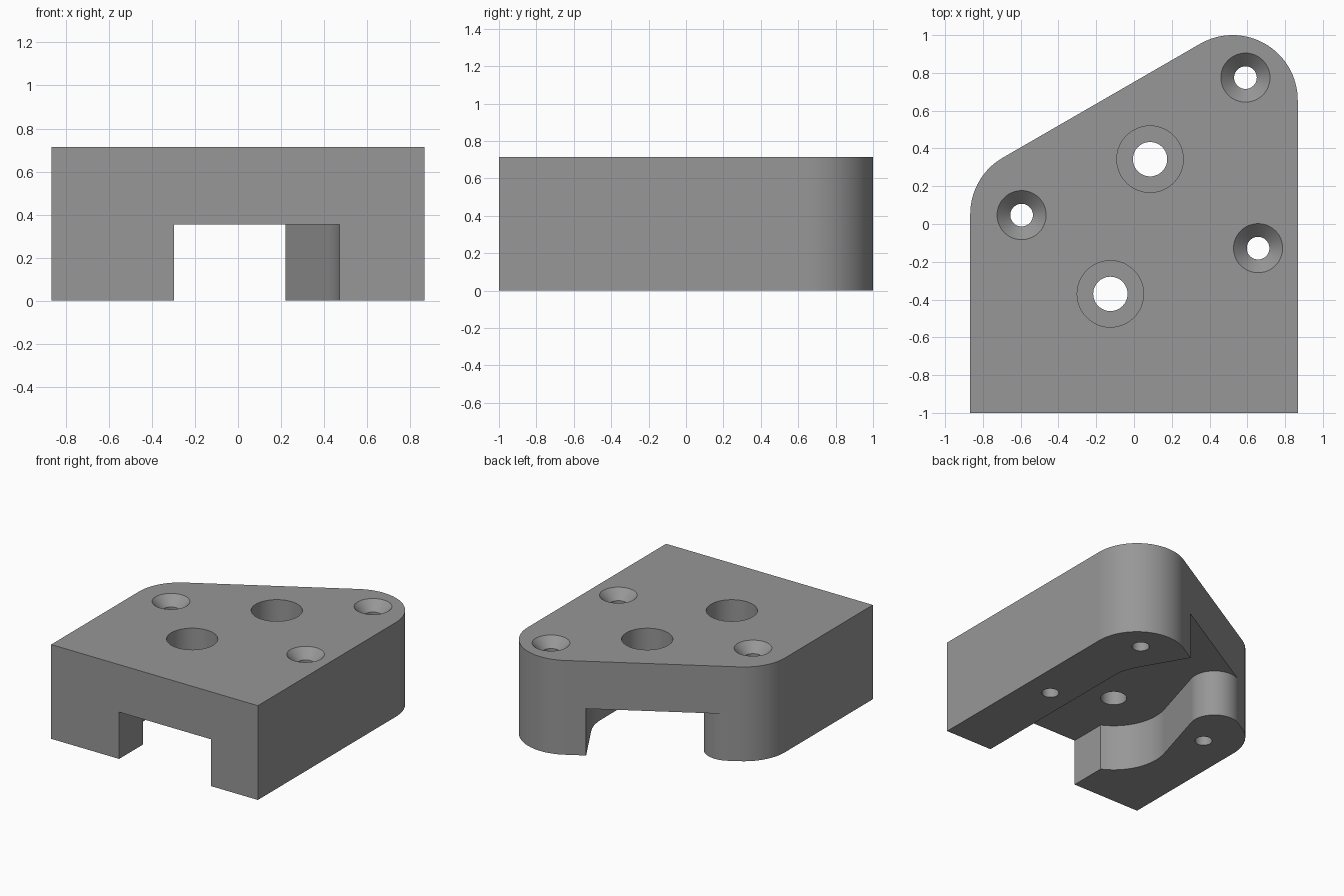
import bpy, bmesh, math
from mathutils import Vector

if "Cube" in bpy.data.objects:
    bpy.data.objects.remove(bpy.data.objects["Cube"])

W, H, CEIL = 0.867, 0.715, 0.355      # half width, height, channel ceiling
R = 0.345                             # outer corner radius
B1, B2 = (-0.125, -0.37), (0.085, 0.343)   # bolt holes
SCREWS = [(0.59, 0.775), (-0.595, 0.047), (0.657, -0.128)]
CLEAR = 0.387                         # channel clearance around bolts


def arc(c, r, a0, a1, n=20):
    """Points on an arc, angles in degrees."""
    out = []
    for i in range(n + 1):
        a = math.radians(a0 + (a1 - a0) * i / n)
        out.append((c[0] + r * math.cos(a), c[1] + r * math.sin(a)))
    return out


def prism(name, pts, z0, z1):
    """Extrude a plan outline between two heights."""
    bm = bmesh.new()
    face = bm.faces.new([bm.verts.new((x, y, z0)) for x, y in pts])
    ext = bmesh.ops.extrude_face_region(bm, geom=[face])
    for v in ext["geom"]:
        if isinstance(v, bmesh.types.BMVert):
            v.co.z = z1
    bmesh.ops.recalc_face_normals(bm, faces=bm.faces)
    return finish(name, bm)


def revolve(name, c, profile, n=48):
    """Closed solid of revolution from (radius, z) rings, bottom to top."""
    bm = bmesh.new()
    rings = [[bm.verts.new((x, y, z)) for x, y in arc(c, r, 0, 360, n)[:-1]]
             for r, z in profile]
    for a, b in zip(rings, rings[1:]):
        for i in range(n):
            j = (i + 1) % n
            bm.faces.new((a[i], a[j], b[j], b[i]))
    bm.faces.new(rings[0])
    bm.faces.new(rings[-1])
    bmesh.ops.recalc_face_normals(bm, faces=bm.faces)
    return finish(name, bm)


def finish(name, bm):
    me = bpy.data.meshes.new(name)
    bm.to_mesh(me)
    bm.free()
    ob = bpy.data.objects.new(name, me)
    bpy.context.collection.objects.link(ob)
    return ob


# Main block: square front, sloped back with two rounded corners
c_right = (W - R, 1 - R)
c_left = (-W + R, 1 - R - 2 * (W - R) * math.tan(math.radians(30)))
outline = [(-W, -1), (W, -1)] + arc(c_right, R, 0, 120, 32) + arc(c_left, R, 120, 180, 20)
block = prism("mounting_block", outline, 0, H)
grey = bpy.data.materials.new("grey")
grey.diffuse_color = (0.31, 0.31, 0.31, 1)
grey.use_nodes = True
grey.node_tree.nodes["Principled BSDF"].inputs["Base Color"].default_value = grey.diffuse_color
block.data.materials.append(grey)

# Underside channel: right wall wraps the rear bolt, then leaves square to the slope
slope = Vector((math.cos(math.radians(30)), math.sin(math.radians(30))))
out = Vector((-slope.y, slope.x))
path = [(B2[0] + CLEAR, -1.2)] + arc(B2, CLEAR, 0, 30)
path.append(tuple(Vector(path[-1]) + out * 0.7))

# Left wall: bulge round the front bolt, straight run along the bolt axis, rounded leg end
axis = (Vector(B2) - Vector(B1)).normalized()
side = Vector((-axis.y, axis.x))
fr = 0.177
edge = Vector(c_left) + out * R
# Rounded end centre is fr inside both the slope line and the straight wall
k1 = out.dot(edge) - fr
k2 = side.dot(Vector(B1)) + CLEAR + fr
det = out.x * side.y - out.y * side.x
fc = Vector(((k1 * side.y - k2 * out.y) / det, (out.x * k2 - side.x * k1) / det))
a_side = math.degrees(math.atan2(side.y, side.x))
end = arc(fc, fr, 120, a_side - 180, 24)
path.append(tuple(Vector(end[0]) + out * 0.3))
path += end
left = -0.297
a_front = 180 + math.degrees(math.acos((B1[0] - left) / CLEAR))
path += arc(B1, CLEAR, a_side, a_front, 24)
path.append((left, -1.2))
cutters = [prism("channel_cutter", path, -0.2, CEIL)]

# Counterbored bolt holes and countersunk screw holes
for c in (B1, B2):
    cutters.append(revolve("bolt_cutter", c, [
        (0.091, -0.3), (0.091, H - 0.23), (0.176, H - 0.23), (0.176, H + 0.1)]))
for c in SCREWS:
    cutters.append(revolve("screw_cutter", c, [
        (0.06, -0.3), (0.06, H - 0.07), (0.13, H), (0.13, H + 0.1)]))

bpy.context.view_layer.objects.active = block
block.select_set(True)
for cut in cutters:
    cut.hide_render = True
    mod = block.modifiers.new("cut", 'BOOLEAN')
    mod.operation = 'DIFFERENCE'
    mod.solver = 'EXACT'
    mod.object = cut
    bpy.ops.object.modifier_apply(modifier=mod.name)
for cut in cutters:
    bpy.data.objects.remove(cut, do_unlink=True)

# Smooth curved walls, keep machined edges crisp
bpy.ops.object.shade_smooth_by_angle(angle=math.radians(25))
